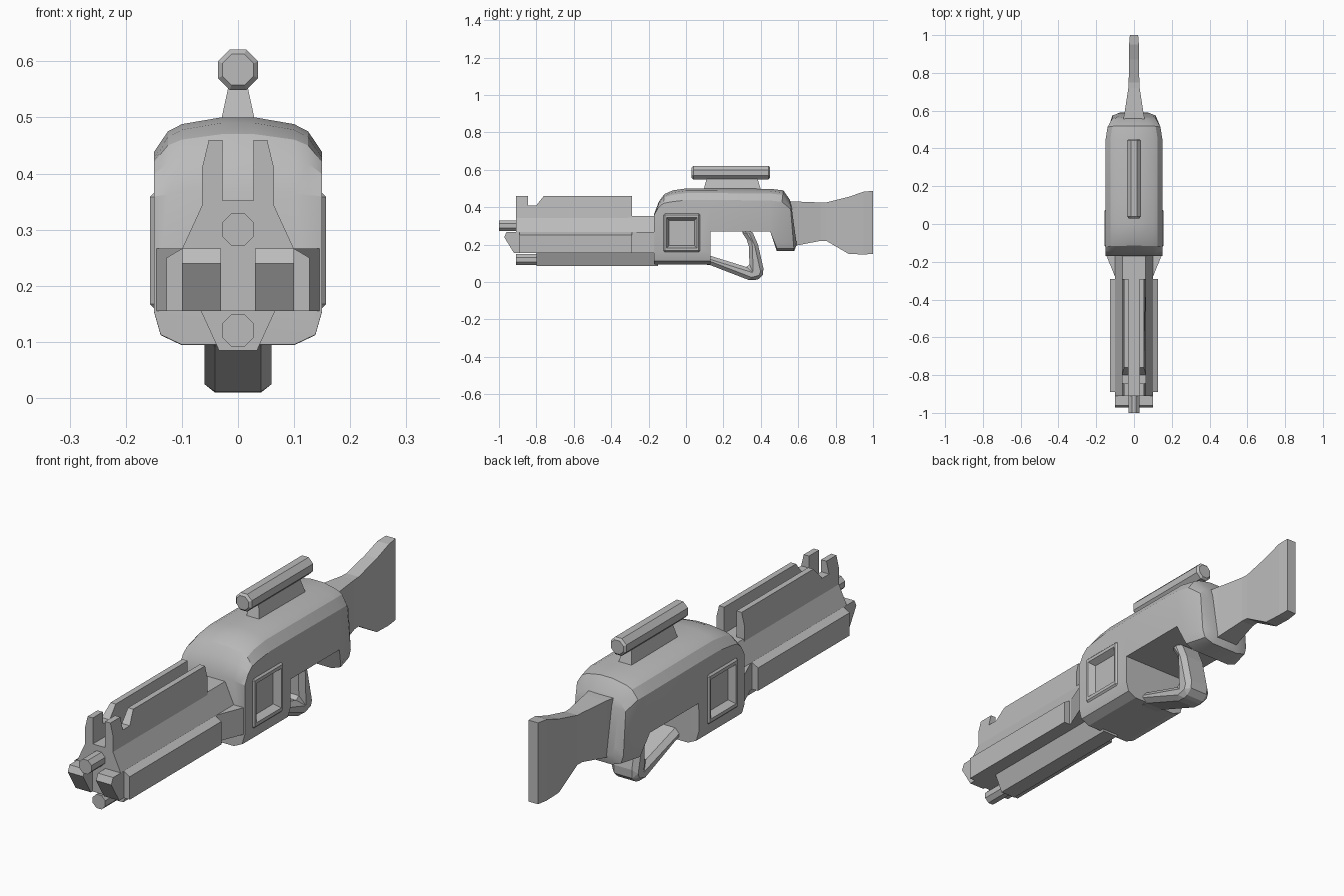
import bpy, bmesh, math
from mathutils import Matrix

if "Cube" in bpy.data.objects:
    bpy.data.objects.remove(bpy.data.objects["Cube"])

GREY = (0.5, 0.5, 0.5, 1)
grey = bpy.data.materials.new("plain grey")
grey.use_nodes = True
grey.diffuse_color = GREY
grey.node_tree.nodes["Principled BSDF"].inputs["Base Color"].default_value = GREY


def finish(name, bm, smooth=None):
    bmesh.ops.recalc_face_normals(bm, faces=bm.faces)
    mesh = bpy.data.meshes.new(name)
    bm.to_mesh(mesh)
    bm.free()
    mesh.materials.append(grey)
    ob = bpy.data.objects.new(name, mesh)
    bpy.context.collection.objects.link(ob)
    if smooth:
        bpy.ops.object.select_all(action='DESELECT')
        ob.select_set(True)
        bpy.context.view_layer.objects.active = ob
        bpy.ops.object.shade_smooth_by_angle(angle=math.radians(smooth))
    return ob


def loft(name, rings, smooth=None):
    """Skin a list of equal-length rings and cap both ends."""
    bm = bmesh.new()
    loops = [[bm.verts.new(p) for p in ring] for ring in rings]
    n = len(loops[0])
    for a, b in zip(loops, loops[1:]):
        for i in range(n):
            j = (i + 1) % n
            bm.faces.new((a[i], a[j], b[j], b[i]))
    bm.faces.new(loops[0])
    bm.faces.new(loops[-1])
    return finish(name, bm, smooth)


def along_y(name, profile, y0, y1):
    return loft(name, [[(x, y, z) for x, z in profile] for y in (y0, y1)])


def along_x(name, profile, x0, x1):
    return loft(name, [[(x, y, z) for y, z in profile] for x in (x0, x1)])


def mirrored(half):
    return half + [(-x, z) for x, z in reversed(half)]


def box(name, x0, x1, y0, y1, z0, z1):
    return along_y(name, [(x0, z0), (x1, z0), (x1, z1), (x0, z1)], y0, y1)


def tube(name, r, z, y0, y1, lip=0):
    stations = [(y0, r - lip), (y0 + lip, r), (y1 - lip, r), (y1, r - lip)] if lip else [(y0, r), (y1, r)]
    angles = [math.tau * (i + 0.5) / 8 for i in range(8)]
    return loft(name, [[(s * math.cos(a), y, z + s * math.sin(a)) for a in angles]
                       for y, s in stations], 30 if lip else None)


def bevel(ob, width):
    mod = ob.modifiers.new("bevel", 'BEVEL')
    mod.width = width
    mod.segments = 1
    mod.limit_method = 'ANGLE'


def body_ring(y_top, y_bottom, top, bottom, half, shoulder, chin):
    """Cross-section with rounded shoulders and a chamfered underside."""
    pts = mirrored([(0.03, top), (half - 0.05, top - 0.012 * shoulder),
                    (half - 0.025, top - 0.025 * shoulder), (half, top - 0.062 * shoulder),
                    (half, bottom + 0.06 * chin), (half - 0.012 * chin, bottom + 0.018 * chin),
                    (half - 0.05, bottom)])
    return [(x, y_bottom + (y_top - y_bottom) * (z - bottom) / (top - bottom), z) for x, z in pts]


# Main body: rounded front, step up behind the grip opening, bulged rear
body = loft("body", [
    body_ring(-0.17, -0.17, 0.365, 0.095, 0.15, 0.1, 1),
    body_ring(-0.145, -0.165, 0.43, 0.094, 0.15, 0.5, 1),
    body_ring(-0.115, -0.16, 0.47, 0.094, 0.15, 0.8, 1),
    body_ring(-0.07, -0.15, 0.49, 0.094, 0.15, 1, 1),
    body_ring(0.0, 0.0, 0.50, 0.094, 0.15, 1, 1),
    body_ring(0.13, 0.13, 0.50, 0.094, 0.15, 1, 1),
    body_ring(0.131, 0.131, 0.50, 0.27, 0.15, 1, 0.02),
    body_ring(0.45, 0.45, 0.498, 0.27, 0.15, 1, 0.02),
    body_ring(0.52, 0.485, 0.49, 0.165, 0.14, 1, 0.8),
    body_ring(0.555, 0.578, 0.44, 0.165, 0.115, 0.8, 0.8),
    body_ring(0.562, 0.592, 0.42, 0.20, 0.085, 0.8, 0.8)], 25)

# Side port frames, with a recess cut through frame and body
frame = box("port_frame", -0.157, 0.157, -0.125, 0.08, 0.155, 0.37)
bevel(frame, 0.012)
for s in (-1, 1):
    bm = bmesh.new()
    bmesh.ops.create_cone(bm, segments=4, cap_ends=True, radius1=0.095, radius2=0.125, depth=0.04,
                          matrix=Matrix.Translation((s * 0.15, -0.0225, 0.2625))
                          @ Matrix.Rotation(s * math.pi / 2, 4, 'Y') @ Matrix.Rotation(math.pi / 4, 4, 'Z'))
    cutter = finish("port_cutter", bm)
    for ob in (frame, body):
        bpy.context.view_layer.objects.active = ob
        mod = ob.modifiers.new("recess", 'BOOLEAN')
        mod.operation = 'DIFFERENCE'
        mod.solver = 'EXACT'
        mod.object = cutter
        for m in [m.name for m in ob.modifiers if m.type in {'BEVEL', 'BOOLEAN'}]:
            bpy.ops.object.modifier_apply(modifier=m)
    bpy.data.objects.remove(cutter)

# Sight tube and its mount
tube("sight_tube", 0.039, 0.585, 0.03, 0.45, 0.009)
loft("sight_mount", [[(-w, y0, z), (w, y0, z), (w, y1, z), (-w, y1, z)]
                     for w, y0, y1, z in ((0.03, 0.095, 0.40, 0.495), (0.016, 0.112, 0.38, 0.56))])

# Shoulder stock, thinning towards the butt
loft("stock", [[(-w, y, lo), (w, y, lo), (w, y, hi), (-w, y, hi)] for y, lo, hi, w in (
    (0.55, 0.19, 0.43, 0.058), (0.59, 0.195, 0.43, 0.05), (0.72, 0.22, 0.425, 0.03),
    (0.75, 0.22, 0.425, 0.028), (0.87, 0.15, 0.455, 0.027), (0.95, 0.147, 0.483, 0.026),
    (1.0, 0.15, 0.487, 0.022))])

# Grip loop under the body
guard = along_x("grip_loop", [
    (0.05, 0.10), (0.13, 0.09), (0.35, 0.005), (0.405, 0.02), (0.418, 0.055), (0.385, 0.20),
    (0.35, 0.28), (0.29, 0.28), (0.335, 0.21), (0.34, 0.075), (0.13, 0.14), (0.05, 0.14)], -0.06, 0.06)
bevel(guard, 0.02)

# Fore-end: sloped core, lower box and flared collar
along_y("upper_core", mirrored([(0.10, 0.265), (0.06, 0.352)]), -0.91, -0.16)
box("lower_core", -0.10, 0.10, -0.91, -0.16, 0.155, 0.266)
loft("collar", [[(-w, y, 0.155), (w, y, 0.155), (w, y, 0.266), (-w, y, 0.266)]
                for w, y in ((0.10, -0.28), (0.147, -0.165))])

# Mirrored side shells, slanted nose blocks and top rails
for side, s in (("right", -1), ("left", 1)):
    along_y(side + "_shell", [(s * 0.09, 0.155), (s * 0.127, 0.155), (s * 0.127, 0.25),
                              (s * 0.10, 0.266), (s * 0.09, 0.266)], -0.89, -0.29)
    along_x(side + "_nose_block", [(-0.90, 0.155), (-0.92, 0.155), (-0.972, 0.24),
                                   (-0.96, 0.266), (-0.90, 0.266)], s * 0.03, s * 0.10)
    rail = along_x(side + "_rail", [
        (-0.91, 0.34), (-0.91, 0.41), (-0.91, 0.46), (-0.845, 0.46), (-0.845, 0.41), (-0.80, 0.41),
        (-0.76, 0.46), (-0.29, 0.46), (-0.29, 0.41), (-0.29, 0.34)], s * 0.028, s * 0.064)
    for v in rail.data.vertices:
        if v.co.z > 0.45 and abs(v.co.x) > 0.05:
            v.co.x = s * 0.052

# Barrel, lower tube and its housing
tube("barrel", 0.031, 0.30, -1.0, -0.89)
tube("lower_tube", 0.031, 0.12, -0.91, -0.78)
along_y("tube_housing", mirrored([(0.067, 0.157), (0.034, 0.085)]), -0.80, -0.15)
